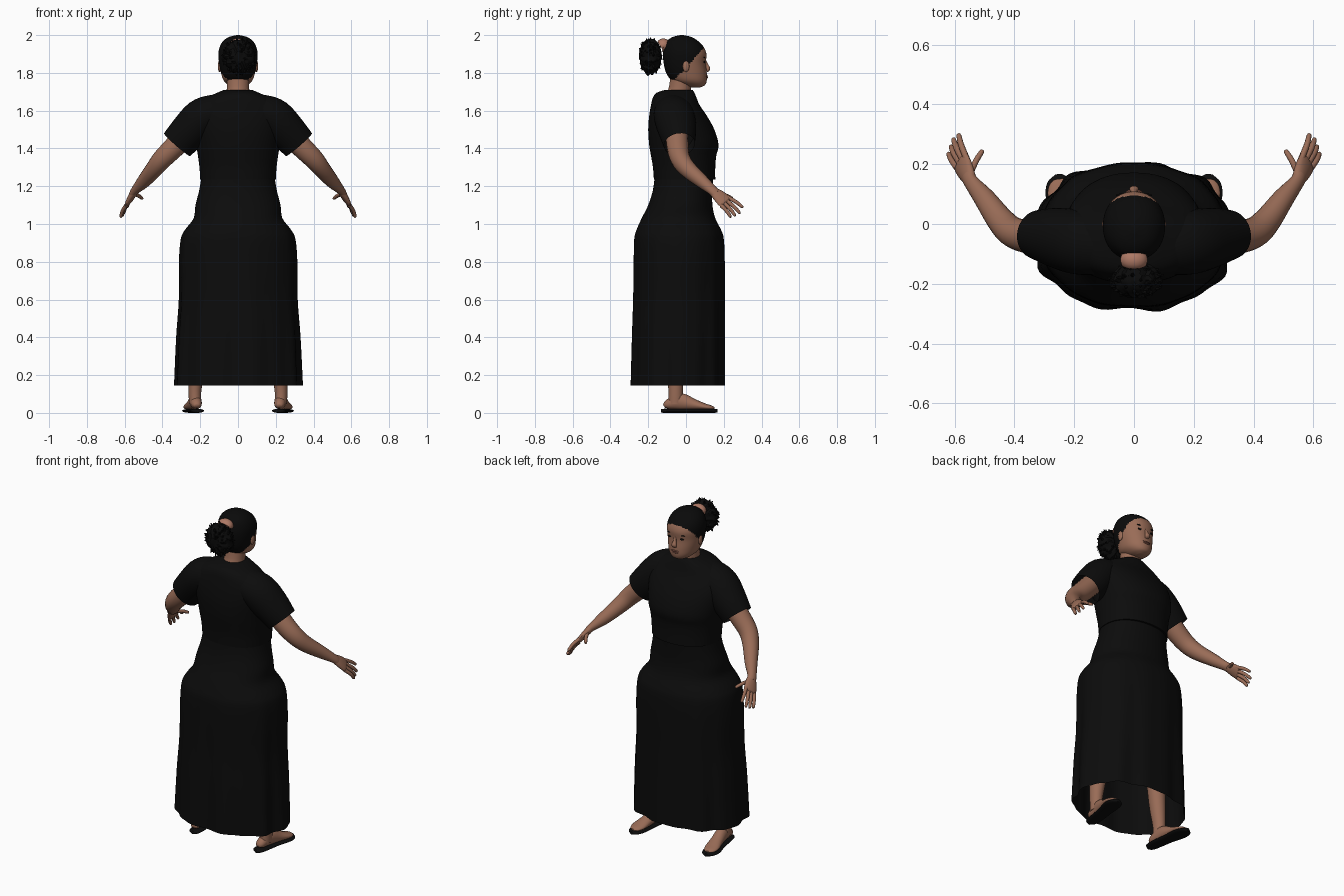
import bpy, bmesh, math, random
from mathutils import Vector, Matrix

random.seed(4)
if "Cube" in bpy.data.objects:
    bpy.data.objects.remove(bpy.data.objects["Cube"])


def material(name, color):
    m = bpy.data.materials.new(name)
    m.use_nodes = True
    m.diffuse_color = (*color, 1)
    m.node_tree.nodes["Principled BSDF"].inputs["Base Color"].default_value = (*color, 1)
    return m


SKIN = material("warm brown skin", (0.32, 0.15, 0.095))
CLOTH = material("black cloth", (0.0035, 0.0035, 0.0035))
HAIR = material("black hair", (0.003, 0.003, 0.003))
SOLE = material("black leather", (0.004, 0.004, 0.004))
TIE = material("peach hair tie", (0.42, 0.19, 0.13))
LIPS = material("brown lips", (0.22, 0.085, 0.06))


def resample(rows, steps):
    """Catmull-Rom curve through rows of numbers."""
    out = []
    for i in range(len(rows) - 1):
        a, b = rows[max(i - 1, 0)], rows[i]
        c, d = rows[i + 1], rows[min(i + 2, len(rows) - 1)]
        for s in range(steps):
            t = s / steps
            out.append([q + 0.5 * t * (r - p + t * (2 * p - 5 * q + 4 * r - u + t * (3 * (q - r) + u - p)))
                        for p, q, r, u in zip(a, b, c, d)])
    return out + [list(rows[-1])]


def loft(bm, rings, caps=True):
    loops = [[bm.verts.new(p) for p in ring] for ring in rings]
    n = len(loops[0])
    for lo, hi in zip(loops, loops[1:]):
        for i in range(n):
            j = (i + 1) % n
            bm.faces.new((lo[i], lo[j], hi[j], hi[i]))
    if caps:
        bm.faces.new(loops[0][::-1])
        bm.faces.new(loops[-1])


def sweep(bm, path, ref, steps=4, sides=16, caps=True):
    """Tube along rows of x, y, z, thickness, width; the width lies along ref."""
    rows = resample(path, steps)
    pts = [Vector(r[:3]) for r in rows]
    rings = []
    for i, (p, r) in enumerate(zip(pts, rows)):
        t = (pts[min(i + 1, len(pts) - 1)] - pts[max(i - 1, 0)]).normalized()
        u = t.cross(Vector(ref)).normalized()
        v = u.cross(t)
        rings.append([p + u * r[3] * math.cos(a) + v * r[4] * math.sin(a)
                      for a in (math.tau * k / sides for k in range(sides))])
    loft(bm, rings, caps)


def body_rings(rows, steps, sides, power=2.0, fold=None):
    """Horizontal rings from rows of z, half width, back y, front y."""
    rings = []
    for z, rx, yb, yf in resample(rows, steps):
        ring = []
        for k in range(sides):
            a = math.tau * k / sides
            c, s = math.cos(a), math.sin(a)
            f = 1 + (fold(a, z) if fold else 0)
            x = math.copysign(abs(c) ** (2 / power), c) * rx * f
            y = math.copysign(abs(s) ** (2 / power), s) * (yf - yb) / 2 * f
            ring.append((x, (yb + yf) / 2 + y, z))
        rings.append(ring)
    return rings


def ball(bm, loc, size, detail=16):
    m = Matrix.Translation(loc) @ Matrix.Diagonal((*size, 1))
    bmesh.ops.create_uvsphere(bm, u_segments=detail, v_segments=detail // 2, radius=1, matrix=m)


def finish(bm, name, mats, mirror=False, rule=None, angle=50):
    bmesh.ops.recalc_face_normals(bm, faces=bm.faces)
    if rule:
        for f in bm.faces:
            f.material_index = rule(f.calc_center_median())
    me = bpy.data.meshes.new(name)
    bm.to_mesh(me)
    bm.free()
    ob = bpy.data.objects.new(name, me)
    bpy.context.collection.objects.link(ob)
    for m in mats:
        me.materials.append(m)
    if mirror:
        ob.modifiers.new("mirror", "MIRROR")
    bpy.ops.object.select_all(action="DESELECT")
    ob.select_set(True)
    bpy.context.view_layer.objects.active = ob
    bpy.ops.object.shade_smooth_by_angle(angle=math.radians(angle))
    return ob


# Skirt with folds that deepen toward the hem
def folds(a, z):
    depth = max(0, min(1, (1.05 - z) / 0.9))
    return depth * (0.022 * math.sin(9 * a + 0.6) + 0.016 * math.sin(14 * a + 2))


bm = bmesh.new()
loft(bm, body_rings([(0.145, .335, -.29, .205), (0.4, .325, -.285, .205), (0.6, .312, -.28, .205),
                     (0.8, .312, -.278, .205), (0.92, .303, -.275, .2), (0.97, .28, -.262, .185),
                     (1.03, .235, -.235, .155), (1.1, .225, -.2, .14), (1.18, .205, -.175, .14),
                     (1.26, .192, -.165, .145)], 4, 112, 2.2, folds), caps=False)
finish(bm, "skirt", [CLOTH], angle=60)

# Shirt body
bm = bmesh.new()
loft(bm, body_rings([(1.235, .2, -.17, .155), (1.3, .204, -.175, .155), (1.36, .212, -.185, .16),
                     (1.42, .222, -.195, .172), (1.5, .235, -.2, .15), (1.57, .24, -.195, .112),
                     (1.63, .215, -.185, .072), (1.67, .165, -.175, .055), (1.695, .11, -.155, .045),
                     (1.71, .075, -.11, .035)], 4, 64, 2.2))
finish(bm, "shirt_body", [CLOTH])

# Short flared sleeves, open at the ends
bm = bmesh.new()
sweep(bm, [(.06, -.07, 1.61, .075, .08), (.12, -.07, 1.595, .092, .1), (.19, -.06, 1.56, .105, .108),
           (.26, -.045, 1.49, .1, .1), (.322, -.035, 1.42, .092, .082)], (0, 1, 0), sides=32, caps=False)
finish(bm, "sleeves", [CLOTH], mirror=True)

# Arms with palm, fingers and thumb
bm = bmesh.new()
sweep(bm, [(.24, -.05, 1.51, .06, .06), (.33, -.045, 1.415, .058, .058), (.40, -.03, 1.345, .053, .052),
           (.445, .01, 1.29, .046, .046), (.50, .085, 1.225, .036, .036),
           (.545, .14, 1.178, .022, .027), (.555, .16, 1.16, .02, .029)], (.04, -.05, -.05), sides=20)
sweep(bm, [(.547, .145, 1.172, .019, .025), (.562, .175, 1.148, .018, .037),
           (.577, .205, 1.12, .014, .042), (.582, .214, 1.112, .006, .034)], (.04, -.05, -.05))
fingers = [((.56, .218, 1.142), (.588, .302, 1.088)), ((.572, .213, 1.125), (.606, .287, 1.056)),
           ((.582, .203, 1.11), (.614, .262, 1.042)), ((.592, .187, 1.098), (.622, .238, 1.036)),
           ((.548, .17, 1.158), (.506, .248, 1.135))]
for base, tip in fingers:
    b, t = Vector(base), Vector(tip)
    mid = b.lerp(t, 0.55) + Vector((.003, 0, .005))
    sweep(bm, [(*b, .011, .011), (*mid, .01, .01), (*b.lerp(t, .93), .008, .008), (*t, .003, .003)],
          (.04, -.05, -.05), steps=3, sides=10)
finish(bm, "arms", [SKIN], mirror=True)

# Legs and feet
bm = bmesh.new()
sweep(bm, [(.13, -.04, .85, .085, .085), (.18, -.04, .5, .058, .058), (.215, -.055, .25, .045, .048),
           (.228, -.055, .12, .034, .038), (.226, -.055, .05, .033, .04)], (0, 1, 0), sides=20)
sweep(bm, [(.218, -.115, .035, .01, .014), (.22, -.095, .045, .026, .028), (.226, -.03, .06, .044, .033),
           (.236, .04, .044, .03, .037), (.247, .1, .032, .018, .042), (.251, .135, .027, .012, .032),
           (.253, .15, .025, .005, .014)], (1, 0, 0), sides=20)
finish(bm, "legs_and_feet", [SKIN], mirror=True)

# Flat shoe soles
bm = bmesh.new()
sweep(bm, [(.213, -.132, .011, .009, .01), (.215, -.115, .011, .011, .032), (.22, -.06, .011, .011, .04),
           (.232, .02, .011, .011, .042), (.246, .1, .011, .011, .05), (.25, .145, .011, .011, .038),
           (.252, .167, .011, .009, .01)], (1, 0, 0), sides=20)
finish(bm, "shoe_soles", [SOLE], mirror=True)

# Neck
bm = bmesh.new()
sweep(bm, [(0, -.06, 1.64, .07, .07), (0, -.035, 1.7, .06, .06), (0, -.025, 1.8, .055, .06)],
      (1, 0, 0), sides=28)
finish(bm, "neck", [SKIN])


# Head, with the hairline as a material rule
def hairline(c):
    limit = .03 + (c.z - 1.86) * (0.85 if c.z > 1.86 else 0.95)
    return 1 if c.y < limit and c.z > 1.745 else 0


bm = bmesh.new()
loft(bm, body_rings([(1.723, .02, .03, .075), (1.735, .05, -.02, .1), (1.76, .076, -.075, .11),
                     (1.8, .09, -.105, .11), (1.85, .1, -.118, .105), (1.9, .104, -.122, .108),
                     (1.94, .096, -.115, .092), (1.97, .077, -.1, .062), (1.99, .048, -.07, .028),
                     (2.0, .008, -.03, -.014)], 6, 72, 2.1))
finish(bm, "head", [SKIN, HAIR], rule=hairline, angle=60)

# Nose and ears
bm = bmesh.new()
sweep(bm, [(0, .102, 1.868, .004, .006), (0, .11, 1.84, .009, .01), (0, .117, 1.82, .011, .016),
           (0, .108, 1.808, .005, .012)], (1, 0, 0), sides=14)
finish(bm, "nose", [SKIN])
bm = bmesh.new()
ball(bm, (.098, 0, 1.835), (.009, .018, .03))
finish(bm, "ears", [SKIN], mirror=True)

# Lips, eyes and brows
bm = bmesh.new()
ball(bm, (0, .108, 1.783), (.026, .008, .005))
ball(bm, (0, .108, 1.775), (.022, .008, .006))
finish(bm, "lips", [LIPS])
bm = bmesh.new()
ball(bm, (.038, .097, 1.858), (.015, .005, .006))
ball(bm, (.04, .097, 1.882), (.021, .005, .0035))
finish(bm, "eyes_and_brows", [HAIR], mirror=True)

# Hair tie
bm = bmesh.new()
sweep(bm, [(0, -.105, 1.94, .03, .042), (0, -.12, 1.947, .036, .046), (0, -.135, 1.94, .03, .042)],
      (1, 0, 0), sides=24)
finish(bm, "hair_tie", [TIE])

# Curly bun: a rough ball ringed with loose tufts
bm = bmesh.new()
center, size = Vector((.008, -.188, 1.887)), Vector((.082, .058, .09))
bmesh.ops.create_icosphere(bm, subdivisions=4, radius=1)
for v in bm.verts:
    d = v.co.copy()
    ridge = 1 + .05 * math.sin(11 * math.atan2(d.x, d.z)) + random.uniform(-.03, .03)
    v.co = center + d * size * ridge
for i in range(110):
    d = Vector((random.gauss(0, 1), random.gauss(0, .6), random.gauss(0, 1))).normalized()
    b = center + d * size * .9
    tip = center + d * size * random.uniform(1.08, 1.2)
    sweep(bm, [(*b, .01, .01), (*tip, .002, .002)], d.orthogonal(), steps=1, sides=5)
finish(bm, "hair_bun", [HAIR], angle=30)
